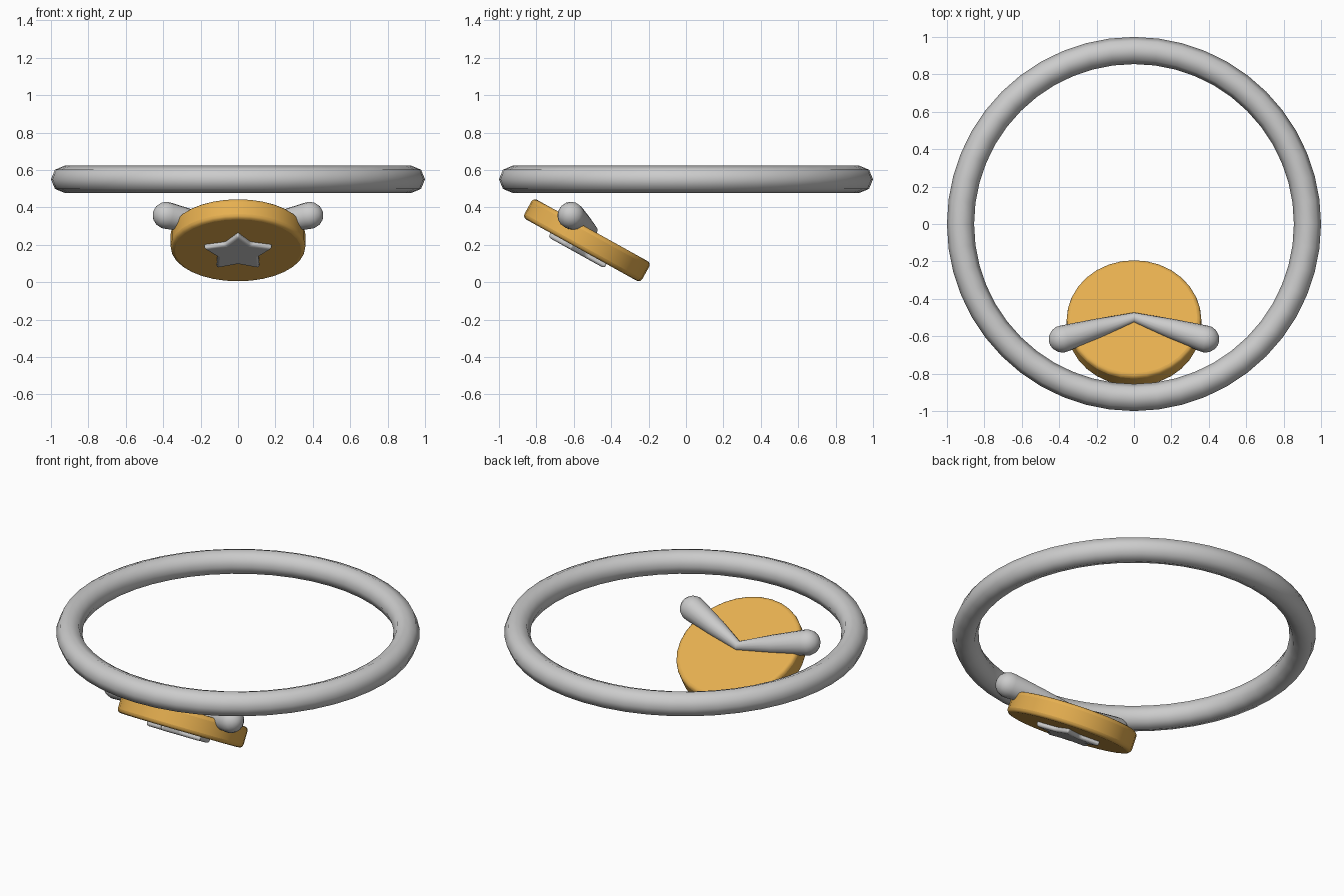
import bpy, bmesh, math
from mathutils import Vector, Matrix

if "Cube" in bpy.data.objects:
    bpy.data.objects.remove(bpy.data.objects["Cube"])

TILT = math.radians(-29)
DISC_C = Vector((0, -0.53, 0.224))
DISC_M = Matrix.Translation(DISC_C) @ Matrix.Rotation(TILT, 4, 'X')
R, T = 0.36, 0.12

gold = bpy.data.materials.new("gold")
gold.diffuse_color = (0.79, 0.43, 0.08, 1)
gold.use_nodes = True
gold.node_tree.nodes["Principled BSDF"].inputs["Base Color"].default_value = gold.diffuse_color


def finish(name, bm, angle=35):
    bmesh.ops.recalc_face_normals(bm, faces=bm.faces)
    mesh = bpy.data.meshes.new(name)
    bm.to_mesh(mesh)
    bm.free()
    ob = bpy.data.objects.new(name, mesh)
    bpy.context.collection.objects.link(ob)
    smooth(ob, angle)
    return ob


def smooth(ob, angle):
    bpy.ops.object.select_all(action='DESELECT')
    ob.select_set(True)
    bpy.context.view_layer.objects.active = ob
    bpy.ops.object.shade_smooth_by_angle(angle=math.radians(angle))


def bevel(ob, width, segments):
    mod = ob.modifiers.new("rounded_edges", 'BEVEL')
    mod.width, mod.segments = width, segments
    mod.limit_method, mod.angle_limit = 'ANGLE', math.radians(40)


# Ring band
bpy.ops.mesh.primitive_torus_add(major_radius=0.9275, minor_radius=0.0725,
                                 major_segments=48, minor_segments=8,
                                 location=(0, 0, 0.55))
ring = bpy.context.object
ring.name = "ring"
smooth(ring, 60)

# Tilted disc with softened rims
bm = bmesh.new()
bmesh.ops.create_cone(bm, cap_ends=True, segments=32, radius1=R, radius2=R, depth=T)
disc = finish("disc", bm)
disc.matrix_world = DISC_M
disc.data.materials.append(gold)
bevel(disc, 0.022, 3)

# Raised star on the underside of the disc
bm = bmesh.new()
pts = []
for i in range(10):
    a = -math.pi / 2 + i * math.pi / 5
    r = 0.115 if i % 2 else 0.195
    pts.append(bm.verts.new((r * math.cos(a), r * math.sin(a), -T / 2 + 0.01)))
face = bm.faces.new(pts)
out = bmesh.ops.extrude_face_region(bm, geom=[face])
moved = [v for v in out["geom"] if isinstance(v, bmesh.types.BMVert)]
bmesh.ops.translate(bm, verts=moved, vec=(0, 0, -0.036))
star = finish("star", bm)
star.matrix_world = DISC_M
bevel(star, 0.013, 3)

# Pair of tapered round-ended arms lying on top of the disc
start = DISC_M @ Vector((0, 0, T / 2))
end = Vector((0.383, -0.615, 0.357))
axis = end - start
length = axis.length
rot = axis.to_track_quat('Z', 'Y').to_matrix()
BALL = 0.073
profile = [(0, 0.029), (length * 0.5, 0.053)]
profile += [(length + BALL * math.sin(a), BALL * math.cos(a))
            for a in (math.radians(d) for d in (-12, 10, 33, 56, 75))]
SIDES = 16
bm = bmesh.new()
rings = []
for t, r in profile:
    row = []
    for k in range(SIDES):
        a = 2 * math.pi * k / SIDES
        row.append(bm.verts.new(start + rot @ Vector((r * math.cos(a), r * math.sin(a), t))))
    rings.append(row)
for v in rings[0]:
    v.co.x = 0
for lo, hi in zip(rings, rings[1:]):
    for k in range(SIDES):
        n = (k + 1) % SIDES
        bm.faces.new((lo[k], lo[n], hi[n], hi[k]))
tip = bm.verts.new(start + axis.normalized() * (length + BALL))
for k in range(SIDES):
    bm.faces.new((rings[-1][k], rings[-1][(k + 1) % SIDES], tip))
arms = finish("arms", bm, 50)
arms.modifiers.new("mirror", 'MIRROR').use_axis = (True, False, False)
